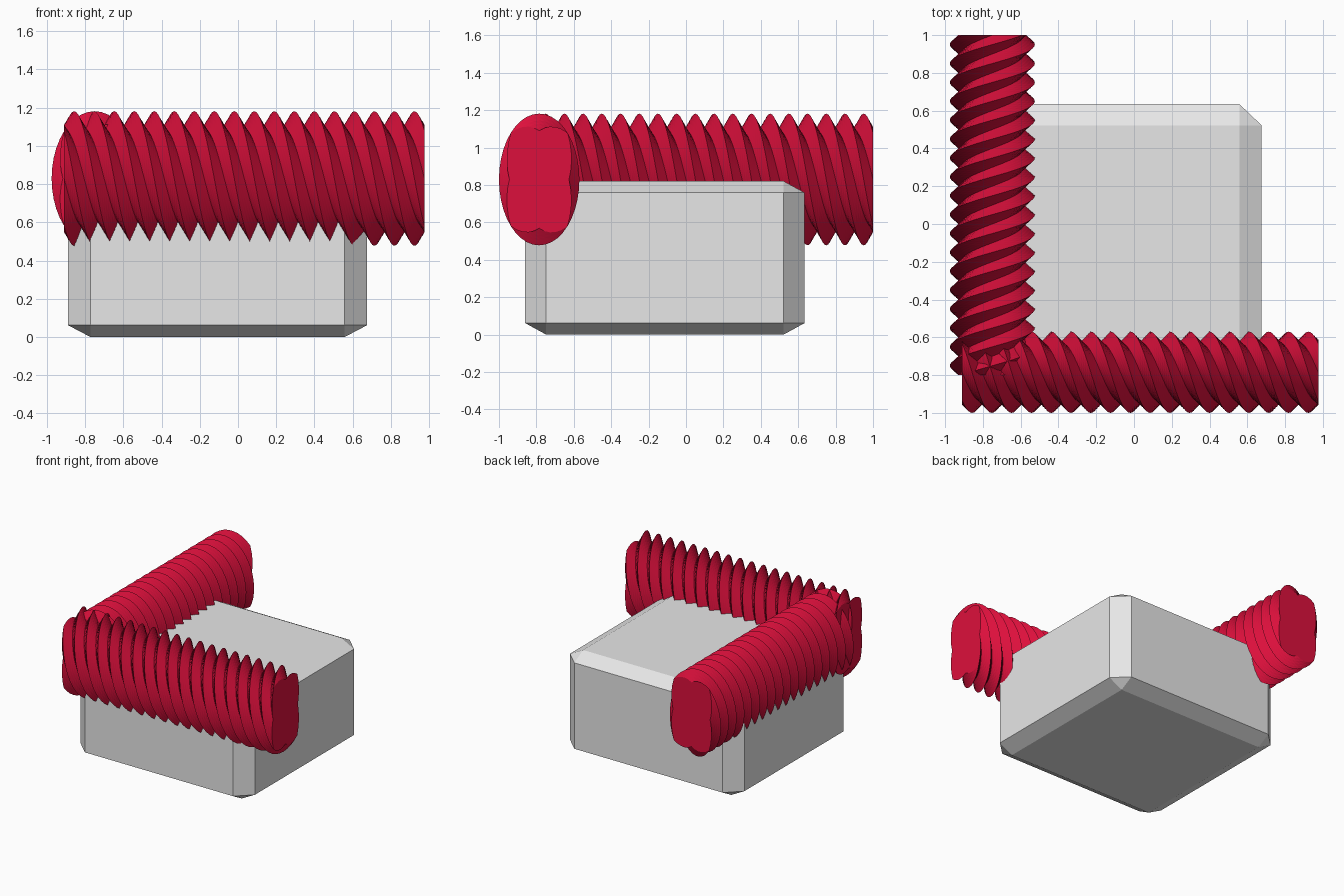
import bpy, bmesh, math
from mathutils import Matrix

if "Cube" in bpy.data.objects:
    bpy.data.objects.remove(bpy.data.objects["Cube"])


def material(name, rgb):
    m = bpy.data.materials.new(name)
    m.diffuse_color = (*rgb, 1)
    m.use_nodes = True
    m.node_tree.nodes["Principled BSDF"].inputs["Base Color"].default_value = m.diffuse_color
    return m


red = material("crimson", (0.72, 0.005, 0.045))
grey = material("light grey", (0.8, 0.8, 0.8))


def add_object(name, bm, mat):
    bmesh.ops.recalc_face_normals(bm, faces=bm.faces)
    mesh = bpy.data.meshes.new(name)
    bm.to_mesh(mesh)
    bm.free()
    mesh.materials.append(mat)
    obj = bpy.data.objects.new(name, mesh)
    bpy.context.collection.objects.link(obj)
    return obj


# Chamfered block: a bevelled unit cube, stretched to size
bm = bmesh.new()
bmesh.ops.create_cube(bm, size=1)
bmesh.ops.bevel(bm, geom=bm.edges[:], offset=0.075, segments=1, affect='EDGES')
bmesh.ops.transform(bm, verts=bm.verts,
                    matrix=Matrix.Translation((-0.107, -0.113, 0.41))
                    @ Matrix.Diagonal((1.565, 1.495, 0.82, 1)))
add_object("block", bm, grey)

STARTS, PITCHES, ROOT = 4, 18, 0.74   # four-start thread
SIDES, STEPS = 40, 10                 # points per ring, rings per pitch


def threaded_rod(name, centre, length, radius_side, radius_up, turn):
    """Twisted four-lobed section along x, squashed to an ellipse, then turned."""
    bm = bmesh.new()
    rings = []
    n = PITCHES * STEPS
    for i in range(n + 1):
        x = length * (i / n - 0.5)
        twist = 2 * math.pi * i / (STEPS * STARTS)
        ring = []
        for j in range(SIDES):
            lobe = (j * STARTS / SIDES) % 1
            r = ROOT + (1 - ROOT) * (1 - abs(2 * lobe - 1))
            a = 2 * math.pi * j / SIDES + twist
            ring.append(bm.verts.new((x, r * math.cos(a) * radius_side,
                                      r * math.sin(a) * radius_up)))
        rings.append(ring)
    for a, b in zip(rings, rings[1:]):
        for j in range(SIDES):
            k = (j + 1) % SIDES
            bm.faces.new((a[j], a[k], b[k], b[j]))
    bm.faces.new(rings[0])
    bm.faces.new(rings[-1])
    bmesh.ops.transform(bm, verts=bm.verts, matrix=Matrix.Translation(centre)
                        @ Matrix.Rotation(turn, 4, 'Z'))
    return add_object(name, bm, red)


# Two crossing threaded rods along the front and left edges
threaded_rod("front_threaded_rod", (0.033, -0.785, 0.829), 1.885, 0.215, 0.352, 0)
threaded_rod("left_threaded_rod", (-0.75, 0.1, 0.829), 1.80, 0.225, 0.352, math.pi / 2)
